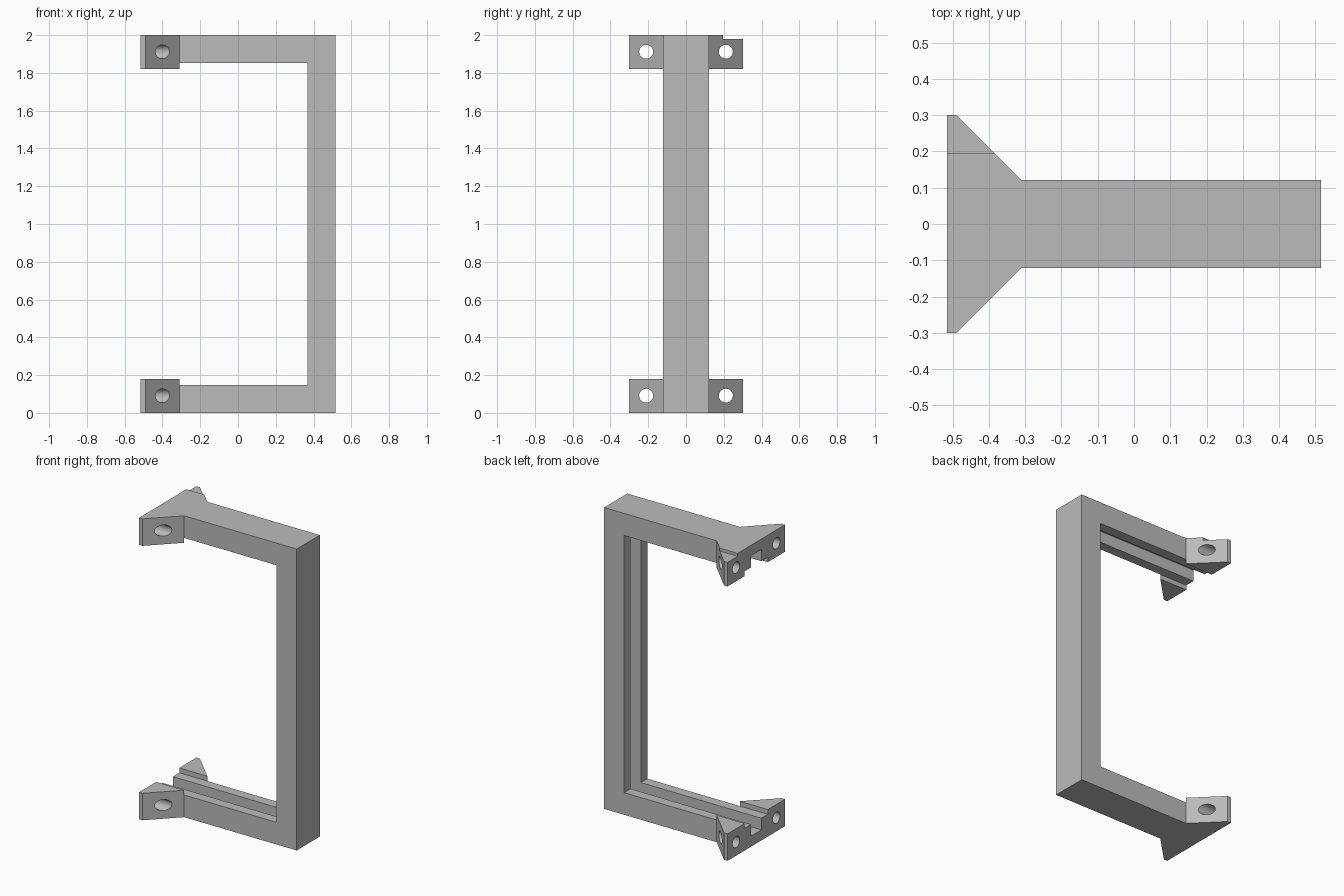
import bpy
import bmesh
from math import pi
from mathutils import Matrix, Vector

if "Cube" in bpy.data.objects:
    bpy.data.objects.remove(bpy.data.objects["Cube"])

grey = bpy.data.materials.new("plain_grey")
grey.use_nodes = True
grey.diffuse_color = (0.5, 0.5, 0.5, 1)
grey.node_tree.nodes["Principled BSDF"].inputs["Base Color"].default_value = (0.5, 0.5, 0.5, 1)

# Main sizes
END, HALF_W, HEIGHT = 0.516, 0.121, 2.0
ARM, EAR = 0.147, 0.179
GROOVE_W, GROOVE_FLOOR = 0.054, 0.07
EAR_REACH, HOLE_Y, HOLE_R = 0.301, 0.211, 0.037


def to_object(bm, name):
    bmesh.ops.recalc_face_normals(bm, faces=bm.faces)
    mesh = bpy.data.meshes.new(name)
    bm.to_mesh(mesh)
    bm.free()
    mesh.materials.append(grey)
    obj = bpy.data.objects.new(name, mesh)
    bpy.context.collection.objects.link(obj)
    return obj


def prism(name, outline, direction):
    """Extrude a closed outline along a direction."""
    bm = bmesh.new()
    face = bm.faces.new([bm.verts.new(p) for p in outline])
    side = bmesh.ops.extrude_face_region(bm, geom=[face])["geom"]
    verts = [v for v in side if isinstance(v, bmesh.types.BMVert)]
    bmesh.ops.translate(bm, verts=verts, vec=Vector(direction))
    return to_object(bm, name)


def box(name, x0, x1, y0, y1, z0, z1):
    outline = [(x0, y0, z0), (x1, y0, z0), (x1, y1, z0), (x0, y1, z0)]
    return prism(name, outline, (0, 0, z1 - z0))


def combine(target, tool, operation):
    """Apply a boolean, then discard the tool."""
    tool.hide_render = True
    mod = target.modifiers.new("boolean", "BOOLEAN")
    mod.operation, mod.solver, mod.object = operation, "EXACT", tool
    graph = bpy.context.evaluated_depsgraph_get()
    result = bpy.data.meshes.new_from_object(target.evaluated_get(graph))
    target.modifiers.clear()
    target.data = result
    bpy.data.objects.remove(tool)


# C-shaped frame: one outline extruded across its width
inner_x = END - ARM
outline = [(-END, 0), (END, 0), (END, HEIGHT), (-END, HEIGHT), (-END, HEIGHT - ARM),
           (inner_x, HEIGHT - ARM), (inner_x, ARM), (-END, ARM)]
frame = prism("bracket_frame", [(x, -HALF_W, z) for x, z in outline], (0, 2 * HALF_W, 0))

# Four triangular mounting ears
for z in (0, HEIGHT - EAR):
    for s in (-1, 1):
        plan = [(-END, HALF_W), (-0.31, HALF_W), (-0.49, EAR_REACH), (-END, EAR_REACH)]
        ear = prism("ear", [(x, s * y, z) for x, y in plan], (0, 0, EAR))
        combine(frame, ear, "UNION")

# Channel along the inside of both arms and the upright
combine(frame, box("channel_cutter", -0.7, END - GROOVE_FLOOR, -GROOVE_W, GROOVE_W,
                   GROOVE_FLOOR, HEIGHT - GROOVE_FLOOR), "DIFFERENCE")

# Shallow step on the top rear ear
combine(frame, box("step_cutter", -0.7, -0.2, 0.195, 0.5, 1.98, 2.1), "DIFFERENCE")

# Screw holes through the ears
for z in (0.091, HEIGHT - 0.088):
    for s in (-1, 1):
        bm = bmesh.new()
        bmesh.ops.create_cone(bm, cap_ends=True, segments=32, radius1=HOLE_R, radius2=HOLE_R,
                              depth=0.5, matrix=Matrix.Translation((-0.42, s * HOLE_Y, z))
                              @ Matrix.Rotation(pi / 2, 4, "Y"))
        combine(frame, to_object(bm, "hole_cutter"), "DIFFERENCE")

# Merge flat areas and smooth only the hole walls
bm = bmesh.new()
bm.from_mesh(frame.data)
bmesh.ops.remove_doubles(bm, verts=bm.verts, dist=0.0002)
bmesh.ops.dissolve_limit(bm, angle_limit=0.01, verts=bm.verts, edges=bm.edges)
bm.to_mesh(frame.data)
bm.free()
bpy.ops.object.select_all(action="DESELECT")
frame.select_set(True)
bpy.context.view_layer.objects.active = frame
bpy.ops.object.shade_smooth_by_angle(angle=pi / 6)
